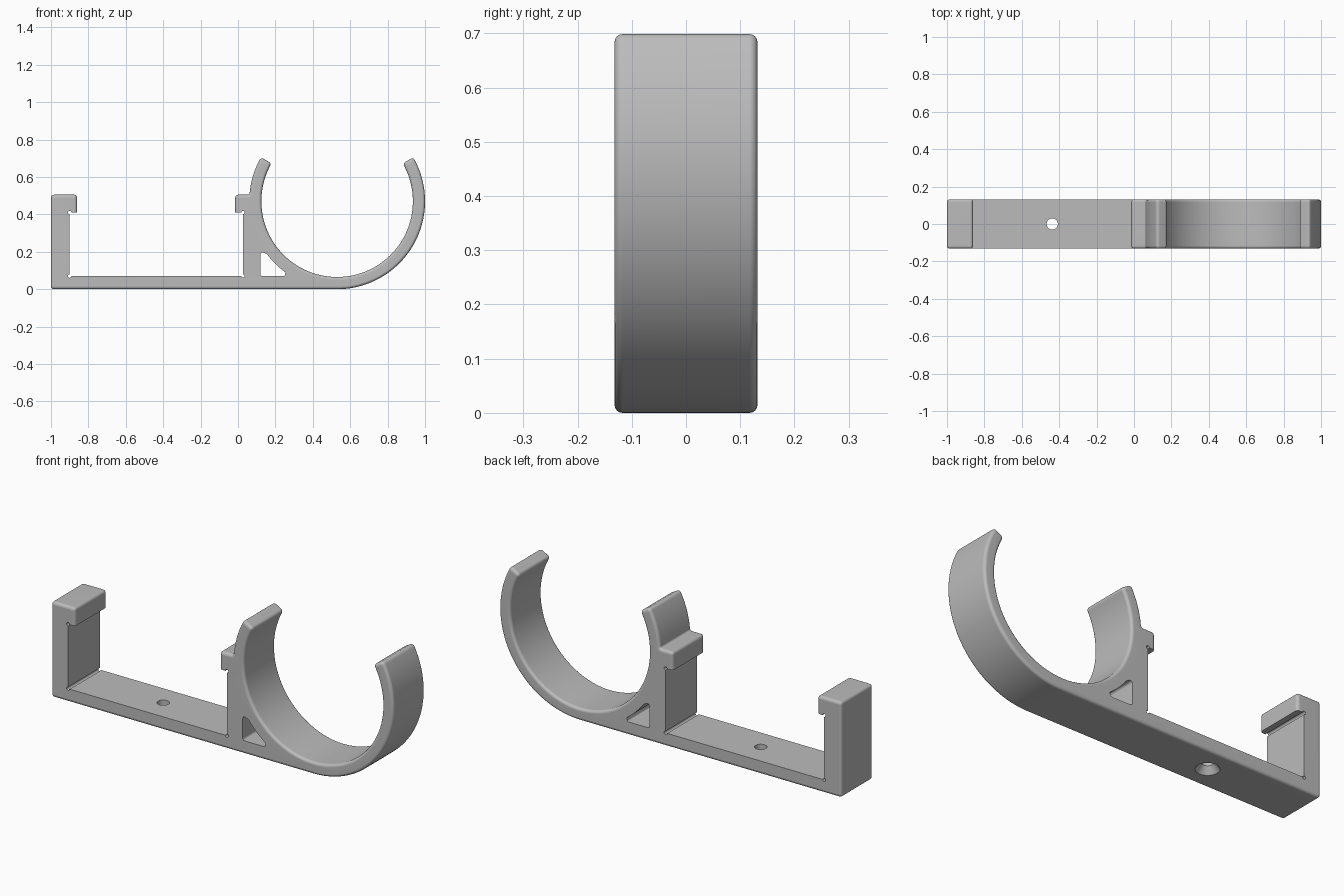
import bpy, bmesh, math
from mathutils import Vector

cube = bpy.data.objects.get("Cube")
if cube:
    bpy.data.objects.remove(cube, do_unlink=True)

HALF = 0.132                      # half the bracket width
CX, CZ, R_OUT, R_IN = 0.53, 0.47, 0.47, 0.405
TOP, LIP, FLOOR = 0.505, 0.41, 0.07
SLOT_L, SLOT_R = -0.9, 0.027
ROUND = 0.016

grey = bpy.data.materials.new("plain_grey")
grey.use_nodes = True
colour = (0.5, 0.5, 0.5, 1)
grey.diffuse_color = colour
grey.node_tree.nodes["Principled BSDF"].inputs["Base Color"].default_value = colour


def arc(cx, cz, r, a, b, n):
    """Points along an arc, angles in degrees, with no corner radius."""
    angles = [math.radians(a + (b - a) * i / n) for i in range(n + 1)]
    return [(cx + r * math.cos(t), cz + r * math.sin(t), 0) for t in angles]


def fillet(points, n=5):
    """Round each corner (x, z, radius) of a closed outline."""
    out = []
    for i, (x, z, r) in enumerate(points):
        p = Vector((x, z))
        if not r:
            out.append(p)
            continue
        before = (Vector(points[i - 1][:2]) - p).normalized()
        after = (Vector(points[(i + 1) % len(points)][:2]) - p).normalized()
        half = before.angle(after) / 2
        centre = p + (before + after).normalized() * (r / math.sin(half))
        start = p + before * (r / math.tan(half)) - centre
        end = p + after * (r / math.tan(half)) - centre
        sweep = math.pi - 2 * half
        for k in range(n + 1):
            t = sweep * k / n
            out.append(centre + (start * math.sin(sweep - t) + end * math.sin(t))
                       / math.sin(sweep))
    return out


def add_walls(bm, loops):
    """Join successive vertex loops with quads."""
    for low, high in zip(loops, loops[1:]):
        for i in range(len(low)):
            bm.faces.new((low[i - 1], low[i], high[i], high[i - 1]))


def pierce(bm, rings, axis):
    """Open a hole along the axis between the two largest faces across it."""
    loops = [[bm.verts.new(p) for p in ring] for ring in rings]
    for loop, facing in ((loops[0], -axis), (loops[-1], axis)):
        bm.normal_update()
        face = max(bm.faces, key=lambda f: f.normal.dot(facing) * f.calc_area())
        edges = list(face.edges)
        bmesh.ops.delete(bm, geom=[face], context='FACES_ONLY')
        edges += [bm.edges.new((loop[i - 1], loop[i])) for i in range(len(loop))]
        bmesh.ops.triangle_fill(bm, edges=edges, normal=facing)
    add_walls(bm, loops)


def across(outline):
    """Place an x-z outline on the front and on the back plane."""
    return [[(p.x, y, p.y) for p in outline] for y in (-HALF, HALF)]


# Side profile: base bar, open ring, two hooked posts
join = 180 - math.degrees(math.asin((TOP - CZ) / R_OUT))
outer = arc(CX, CZ, R_OUT, -90, 30, 42)
inner = arc(CX, CZ, R_IN, 30, -210, 76)
shoulder = arc(CX, CZ, R_OUT, 150, join, 10)
for run, i, radius in ((outer, -1, ROUND), (inner, 0, ROUND), (inner, -1, ROUND),
                       (shoulder, 0, ROUND), (shoulder, -1, 0.01)):
    run[i] = run[i][:2] + (radius,)

profile = [(-1, 0, ROUND)] + outer + inner + shoulder
profile += [(-0.015, TOP, ROUND), (-0.015, LIP, 0)]
# Small round relief notch in each slot corner
corners = [(SLOT_R, LIP), (SLOT_R, FLOOR), (SLOT_L, FLOOR), (SLOT_L, LIP)]
for i, (x, z) in enumerate(corners):
    start = 180 - 90 * i
    profile += arc(x, z, 0.009, start, start - 270, 12)
profile += [(-0.86, LIP, 0), (-0.86, TOP, ROUND), (-1, TOP, ROUND)]

# Solid bracket
bm = bmesh.new()
loops = [[bm.verts.new(p) for p in ring] for ring in across(fillet(profile))]
add_walls(bm, loops)
for loop in loops:
    bm.faces.new(loop)
bmesh.ops.recalc_face_normals(bm, faces=bm.faces[:])

# Rounded rims, except around the slot
rims = []
for e in bm.edges:
    a, b = (v.co for v in e.verts)
    mid = (a + b) / 2
    in_slot = -0.92 < mid.x < 0.045 and 0.05 < mid.z < 0.425
    if abs(a.y - b.y) < HALF and not in_slot:
        rims.append(e)
bmesh.ops.bevel(bm, geom=rims, offset=0.015, offset_type='OFFSET', segments=4,
                profile=0.5, affect='EDGES', clamp_overlap=False)

# Rounded triangular window beside the ring
side = arc(CX, CZ, R_OUT, 234, 217, 10)
window = [(0.12, FLOOR, 0.012), (0.25, FLOOR, 0.008)] + side + [(0.12, 0.205, 0.012)]
pierce(bm, across(fillet(window)), Vector((0, 1, 0)))

# Countersunk screw hole, wider underneath
screw = [[(x, y, z) for x, y, _ in arc(-0.437, 0, r, 0, 360, 32)[:-1]]
         for z, r in ((0, 0.057), (0.035, 0.03), (FLOOR, 0.03))]
pierce(bm, screw, Vector((0, 0, 1)))

bmesh.ops.recalc_face_normals(bm, faces=bm.faces[:])
mesh = bpy.data.meshes.new("pipe_clip_bracket")
bm.to_mesh(mesh)
bm.free()
mesh.materials.append(grey)
bracket = bpy.data.objects.new("pipe_clip_bracket", mesh)
bpy.context.collection.objects.link(bracket)

# Smooth curves, crisp corners, flat sides
bpy.ops.object.select_all(action='DESELECT')
bracket.select_set(True)
bpy.context.view_layer.objects.active = bracket
bpy.ops.object.shade_smooth_by_angle(angle=math.radians(32))
weighted = bracket.modifiers.new("flat_sides", 'WEIGHTED_NORMAL')
weighted.keep_sharp = True
